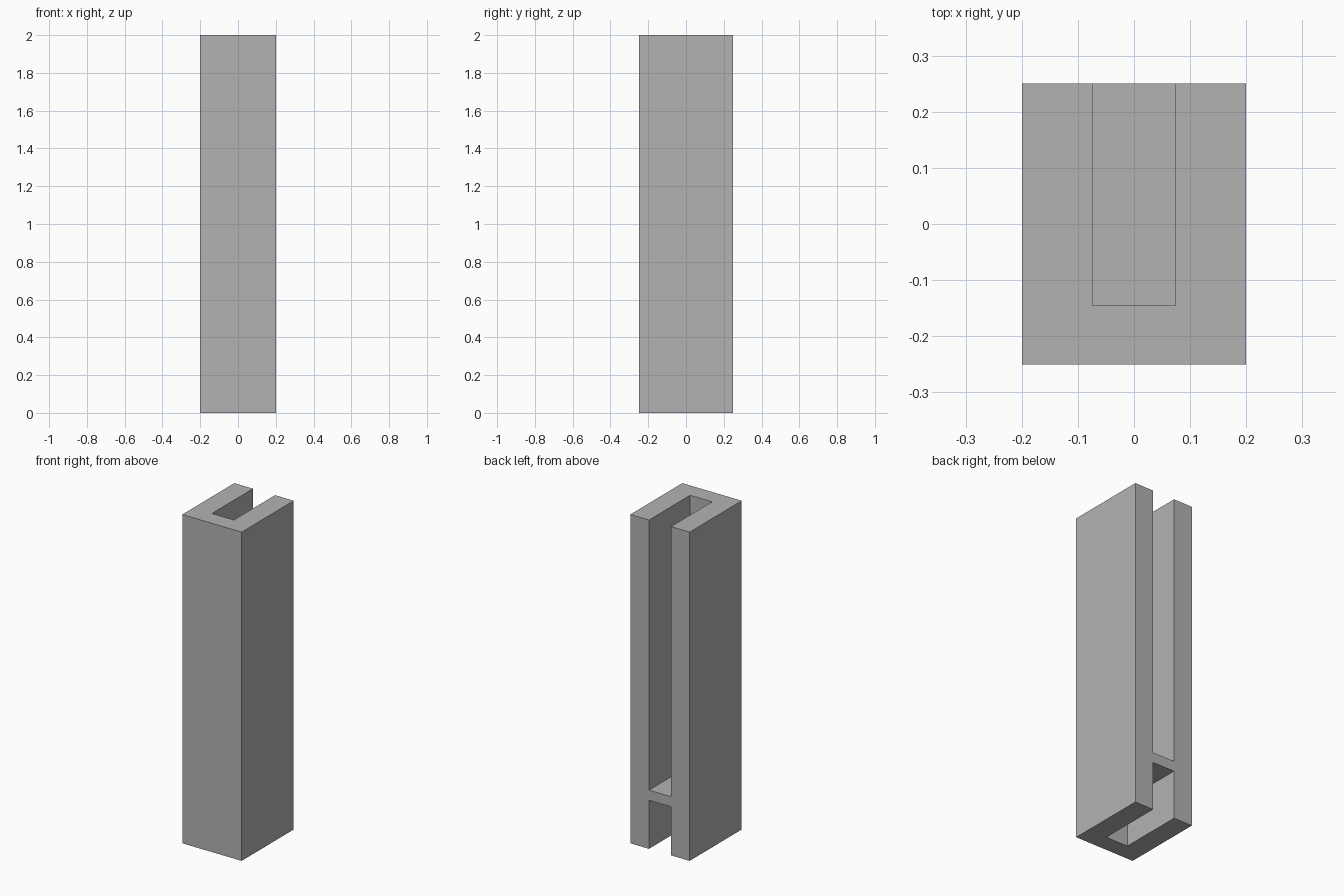
import bpy

cube = bpy.data.objects.get("Cube")
if cube:
    bpy.data.objects.remove(cube, do_unlink=True)

# Overall size and slot layout
WIDTH, DEPTH, HEIGHT = 0.4, 0.5, 2.0
SLOT_HALF, SLOT_FRONT = 0.074, -0.145
SHELF_BOTTOM, SHELF_TOP = 0.295, 0.357
OVER = 0.1  # how far cutters reach past the block

grey = bpy.data.materials.new("plain grey")
grey.use_nodes = True
colour = (0.45, 0.45, 0.45, 1)
grey.diffuse_color = colour
grey.node_tree.nodes["Principled BSDF"].inputs["Base Color"].default_value = colour


def box(name, low, high):
    """Flat-faced box between two opposite corners."""
    bpy.ops.mesh.primitive_cube_add(size=1)
    obj = bpy.context.object
    obj.name = name
    for v in obj.data.vertices:
        v.co = [l if c < 0 else h for c, l, h in zip(v.co, low, high)]
    obj.data.materials.append(grey)
    return obj


# Solid column
column = box("slotted_column", (-WIDTH / 2, -DEPTH / 2, 0), (WIDTH / 2, DEPTH / 2, HEIGHT))

# Slots open to the back, above and below the shelf that is left between them
slots = {
    "lower_slot_cutter": (-OVER, SHELF_BOTTOM),
    "upper_slot_cutter": (SHELF_TOP, HEIGHT + OVER),
}
for name, (bottom, top) in slots.items():
    cutter = box(name, (-SLOT_HALF, SLOT_FRONT, bottom), (SLOT_HALF, DEPTH / 2 + OVER, top))
    cutter.hide_render = True
    cutter.hide_set(True)
    cut = column.modifiers.new(name, "BOOLEAN")
    cut.operation = "DIFFERENCE"
    cut.solver = "EXACT"
    cut.object = cutter
